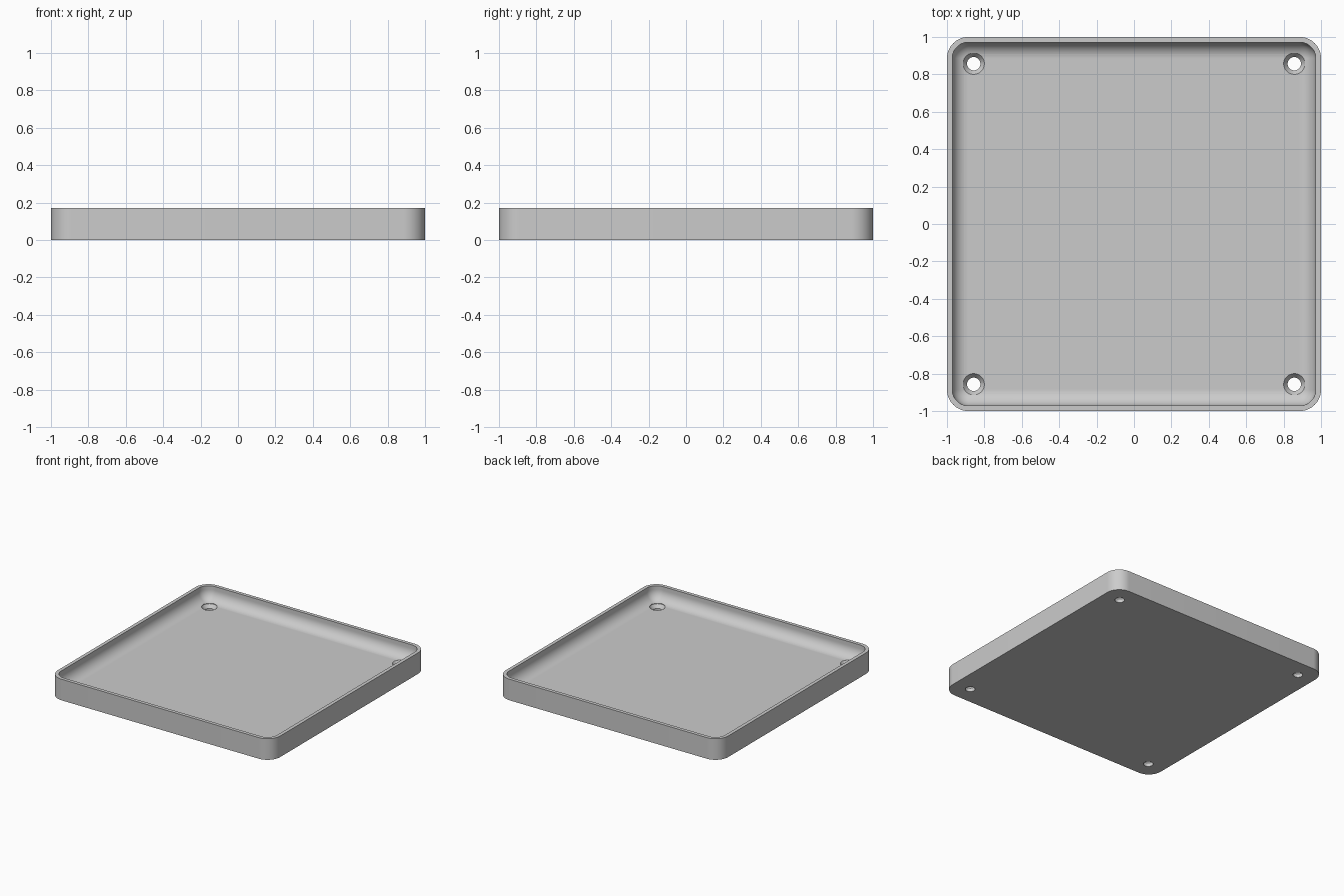
import bpy, bmesh
from math import sin, cos, pi

if "Cube" in bpy.data.objects:
    bpy.data.objects.remove(bpy.data.objects["Cube"])

U = 2 / 70            # design unit
HEIGHT, FLOOR, WALL = 6 * U, 2 * U, 1 * U
CORNER, FILLET = 4 * U, 2.98 * U
HOLE_POS = 30 * U

grey = bpy.data.materials.new("grey plastic")
grey.use_nodes = True
grey.diffuse_color = (0.6, 0.6, 0.6, 1)
grey.node_tree.nodes["Principled BSDF"].inputs["Base Color"].default_value = (0.6, 0.6, 0.6, 1)


def rounded_square(half, radius, z, steps=14):
    """Counter-clockwise outline of a square with rounded corners."""
    pts = []
    for k, (sx, sy) in enumerate([(1, 1), (-1, 1), (-1, -1), (1, -1)]):
        for i in range(steps + 1):
            a = (k + i / steps) * pi / 2
            pts.append((sx * (half - radius) + radius * cos(a),
                        sy * (half - radius) + radius * sin(a), z))
    return pts


def circle(cx, cy, radius, z, steps=40):
    return [(cx + radius * cos(2 * pi * i / steps),
             cy + radius * sin(2 * pi * i / steps), z) for i in range(steps)]


def loft(bm, loops):
    """Closed solid through a bottom-to-top stack of outlines."""
    rings = [[bm.verts.new(p) for p in loop] for loop in loops]
    n = len(rings[0])
    for low, high in zip(rings, rings[1:]):
        for i in range(n):
            j = (i + 1) % n
            bm.faces.new((low[i], low[j], high[j], high[i]))
    bm.faces.new(rings[0][::-1])
    bm.faces.new(rings[-1])


def make_object(name, bm):
    mesh = bpy.data.meshes.new(name)
    bm.to_mesh(mesh)
    bm.free()
    mesh.materials.append(grey)
    obj = bpy.data.objects.new(name, mesh)
    bpy.context.collection.objects.link(obj)
    return obj


# Outer block with rounded vertical corners
bm = bmesh.new()
loft(bm, [rounded_square(1, CORNER, z) for z in (0, HEIGHT)])
tray = make_object("tray", bm)

# Cavity with a filleted bottom edge
bm = bmesh.new()
loops = []
for i in range(13):
    a = i / 12 * pi / 2
    inset = FILLET * (1 - sin(a))
    loops.append(rounded_square(1 - WALL - inset, CORNER - WALL - inset,
                                FLOOR + FILLET * (1 - cos(a))))
loops.append(rounded_square(1 - WALL, CORNER - WALL, HEIGHT + 0.1))
loft(bm, loops)
cavity = make_object("cavity_cutter", bm)

# Four countersunk screw holes
bm = bmesh.new()
for sx in (-1, 1):
    for sy in (-1, 1):
        profile = [(1.25, -U), (1.25, FLOOR - U), (2, FLOOR), (2, FLOOR + U)]
        loft(bm, [circle(sx * HOLE_POS, sy * HOLE_POS, r * U, z) for r, z in profile])
holes = make_object("screw_hole_cutter", bm)

# Cut the tray and apply the result
bpy.context.view_layer.objects.active = tray
tray.select_set(True)
for cutter in (cavity, holes):
    mod = tray.modifiers.new(cutter.name, "BOOLEAN")
    mod.operation, mod.solver, mod.object = "DIFFERENCE", "EXACT", cutter
    bpy.ops.object.modifier_apply(modifier=mod.name)
    bpy.data.objects.remove(cutter)

bpy.ops.object.shade_smooth_by_angle(angle=pi / 6)
